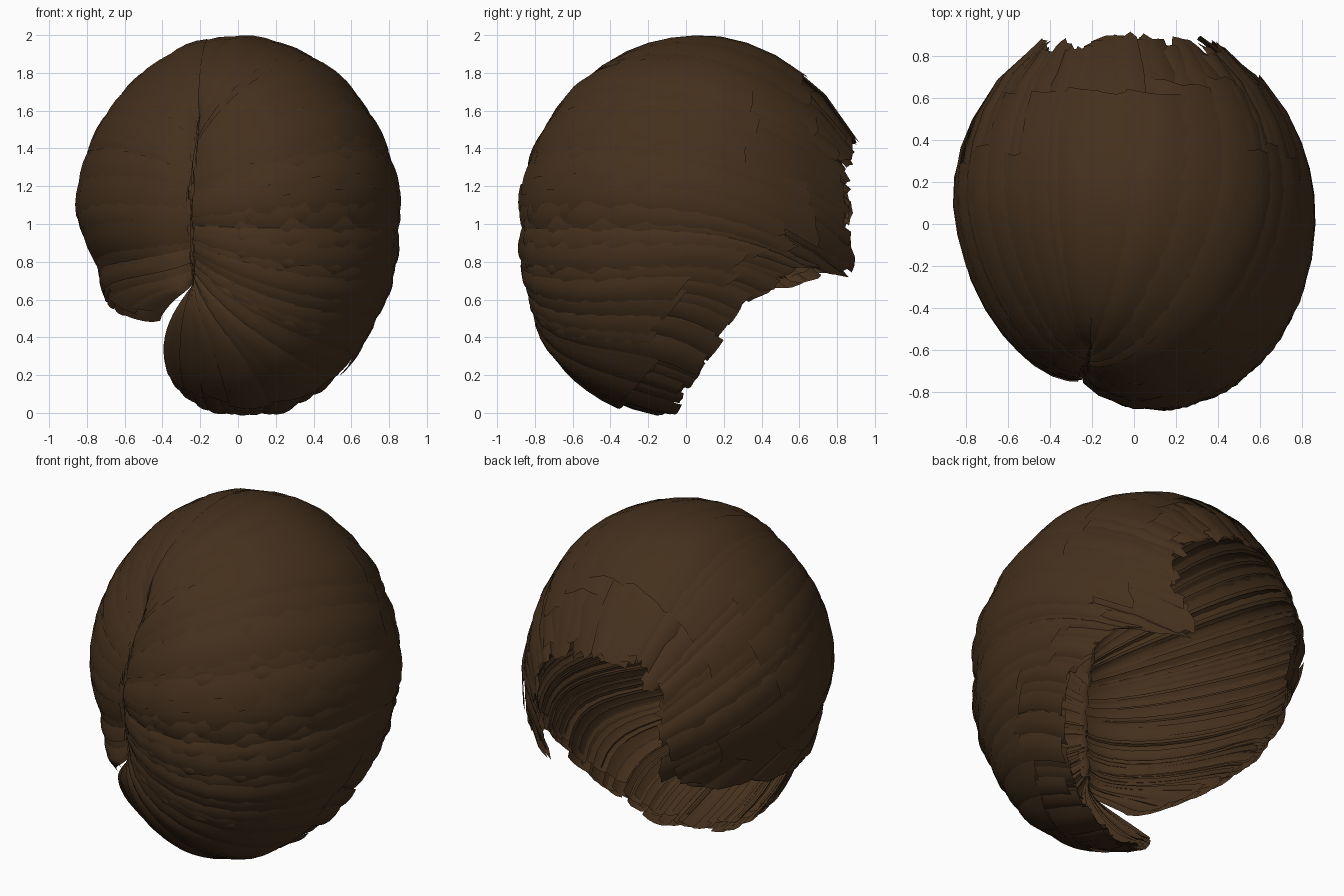
import bpy, bmesh, math, random
from mathutils import Vector

if "Cube" in bpy.data.objects:
    bpy.data.objects.remove(bpy.data.objects["Cube"])
random.seed(4)

hair = bpy.data.materials.new("dark brown hair")
hair.diffuse_color = (0.059, 0.030, 0.0125, 1)
hair.use_nodes = True
hair.node_tree.nodes["Principled BSDF"].inputs["Base Color"].default_value = hair.diffuse_color

# Guide locks, going round the parting: start height, middle point, tip
GUIDES = [
    (.66, (-.40, -.55, .38), (-.36, -.28, .13)),
    (.68, (-.22, -.60, .25), (-.15, -.18, .03)),
    (.70, (.10, -.60, .20), (.15, -.09, .02)),
    (.74, (.40, -.45, .30), (.40, .00, .17)),
    (.80, (.62, -.30, .50), (.60, .13, .36)),
    (.88, (.75, -.15, .70), (.72, .31, .60)),
    (.96, (.82, .00, .90), (.66, .62, .76)),
    (1.05, (.86, .10, 1.10), (.36, .86, .73)),
    (1.20, (.80, .10, 1.40), (.43, .87, 1.05)),
    (1.40, (.60, .10, 1.75), (.38, .87, 1.35)),
    (1.60, (.15, .10, 2.00), (.10, .88, 1.45)),
    (1.70, (-.25, .10, 1.95), (-.20, .88, 1.45)),
    (1.50, (-.60, .10, 1.72), (-.42, .86, 1.34)),
    (1.30, (-.78, .10, 1.40), (-.46, .85, 1.05)),
    (1.10, (-.84, .10, 1.05), (-.48, .82, .72)),
    (.90, (-.80, -.10, .78), (-.70, .35, .64)),
    (.75, (-.62, -.38, .65), (-.68, .00, .58)),
    (.66, (-.36, -.68, .57), (-.43, -.56, .47)),
]
N = len(GUIDES) - 1
CENTRE = Vector((0, .1, 1.05))


def on_head(p, scale):
    """Push a point radially onto the slightly skewed, egg-shaped head."""
    d = p - CENTRE
    front, up = d.y < 0, d.z > 0
    ry = 1.0 if front else .90
    rz = .935 if up else 1.09
    low = min(1, max(0, -d.z / .25))
    rx = .85 - (.08 * low if d.x < 0 else 0)
    e = 2.0
    if front and not up:
        e = 2.3                                   # fuller brow
    if up and not front:
        e = 1.86                                  # flatter slope to the nape
    yz = (abs(d.y / ry) ** e + abs(d.z / rz) ** e) ** (2 / e)
    skew = .16 if d.x * d.y > 0 or front else 0
    k2 = (d.x / rx) ** 2 + yz + skew * d.x * d.y / (rx * ry)
    return CENTRE + d * (scale / math.sqrt(k2))


def guide(u):
    """Blended guide lock at position u (0..N)."""
    u = min(max(u, 0), N)
    i = min(int(u), N - 1)
    f = u - i
    a, b = GUIDES[i], GUIDES[i + 1]
    start = Vector((-.25, -.75, a[0] + (b[0] - a[0]) * f))
    return start, Vector(a[1]).lerp(Vector(b[1]), f), Vector(a[2]).lerp(Vector(b[2]), f)


def lock_point(u, t, lift):
    """Point on the hair surface: t=0 at the parting, t=1 at the tip."""
    s, m, e = (on_head(p, 1) for p in guide(u))
    p = s * (2 * (t - .5) * (t - 1)) + m * (4 * t * (1 - t)) + e * (2 * t * (t - .5))
    dent = .10 * math.exp(-t / .07)               # groove along the parting
    return on_head(p, 1 + lift - dent)


def strip(bm, us, ts, lift):
    rows = [[bm.verts.new(lock_point(u, t, lift(j, t))) for j, u in enumerate(us)] for t in ts]
    for r0, r1 in zip(rows, rows[1:]):
        for j in range(len(us) - 1):
            bm.faces.new((r0[j], r0[j + 1], r1[j + 1], r1[j]))
    return rows


def finish(bm, name):
    me = bpy.data.meshes.new(name)
    bm.to_mesh(me)
    bm.free()
    me.materials.append(hair)
    ob = bpy.data.objects.new(name, me)
    bpy.context.collection.objects.link(ob)
    for p in me.polygons:
        p.use_smooth = True


def steps(n, t0, t1):
    return [t0 + (t1 - t0) * (i / n) ** 1.4 for i in range(n + 1)]


# Overlapping locks with arched sections and uneven, stepped tips
def locks(name, count, width, short, long, base, arch=.004):
    bm = bmesh.new()
    for i in range(count):
        u0 = (N - .1) * (i + random.uniform(-.2, .2)) / count
        w = width * random.uniform(.8, 1.3)
        us = [min(max(u0 + w * (j / 4 - .25), 0), N) for j in range(5)]
        if us[-1] - us[0] < .05:
            continue
        up = base + random.uniform(-.008, .010)
        tilt = random.uniform(-.005, .005)
        rows = strip(bm, us, steps(12, random.uniform(0, .01), random.uniform(short, long)),
                     lambda j, t: up + tilt * (j - 2) - arch * (j - 2) ** 2 * min(1, 3 * t + .3))
        ragged = .03 if u0 < 5 else .10           # neat fringe, ragged nape
        for v in rows[-1]:
            v.co += (v.co - rows[-2][2].co) * random.uniform(-ragged, ragged)
    finish(bm, name)


locks("under_locks", 80, .36, .93, 1.0, -.022)
locks("long_locks", 70, .42, .97, 1.02, .0)
locks("short_locks", 42, .60, .62, .90, .010, .003)

# Crease where the two sides tuck in along the parting
bm = bmesh.new()
prev = None
for i in range(25):
    z = .68 + 1.03 * i / 24
    c = on_head(Vector((-.25, -.75, z)), .895)
    x = .012 * math.sin(i * 1.9)
    row = [bm.verts.new(c + Vector((x + dx, dy, 0))) for dx, dy in ((-.03, -.005), (0, .03), (.03, -.005))]
    if prev:
        for j in range(2):
            bm.faces.new((prev[j], prev[j + 1], row[j + 1], row[j]))
    prev = row
finish(bm, "parting_crease")
